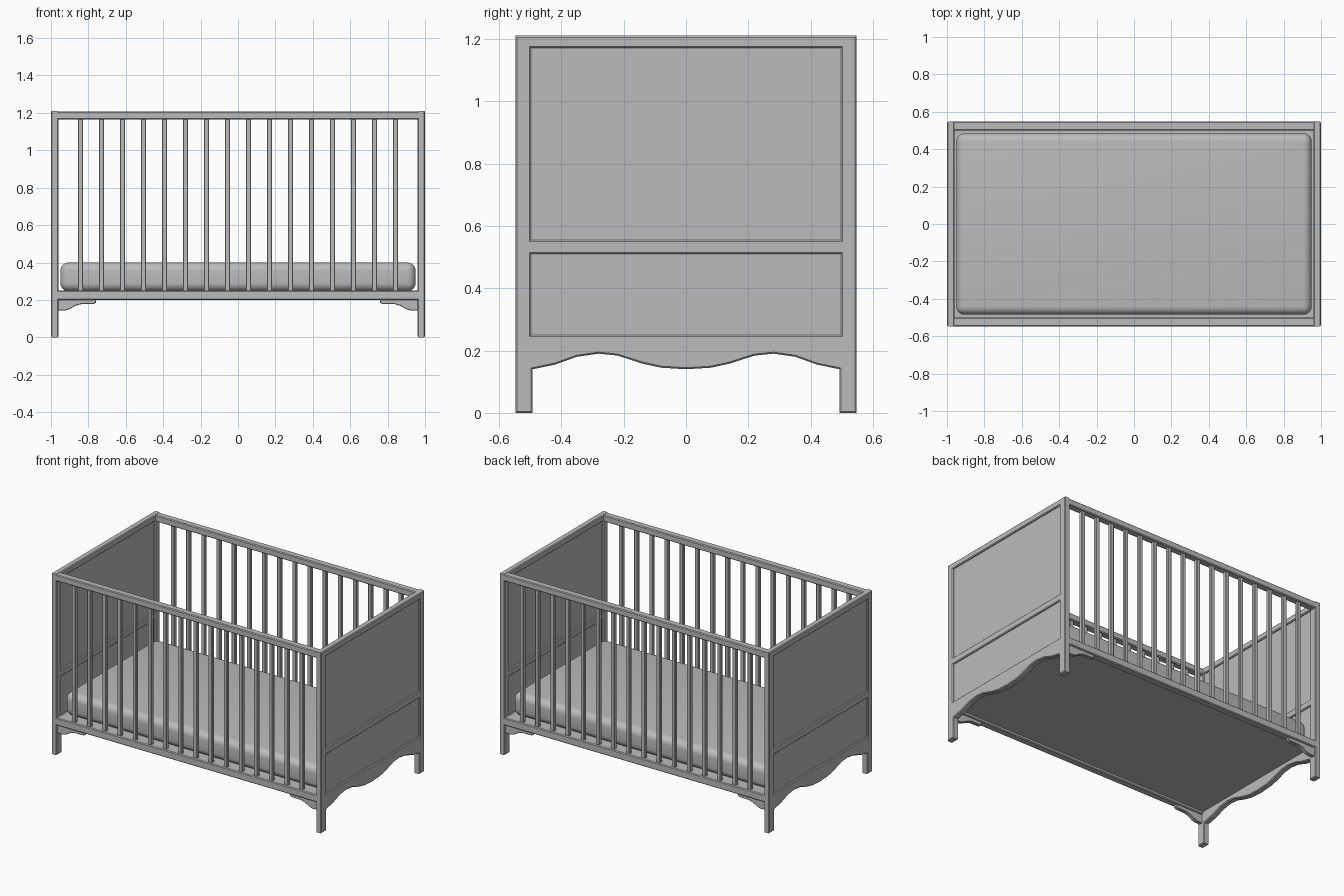
import bpy, math

# Remove the default cube
cube = bpy.data.objects.get("Cube")
if cube:
    bpy.data.objects.remove(cube, do_unlink=True)

GREY = 0.5
mat = bpy.data.materials.new("soft grey")
mat.use_nodes = True
mat.diffuse_color = (GREY, GREY, GREY, 1)
mat.node_tree.nodes["Principled BSDF"].inputs["Base Color"].default_value = (GREY, GREY, GREY, 1)

HALF_X, HALF_Y, TOP = 1.0, 0.547, 1.21
POST_X, POST_Y = 0.04, 0.055
CHAMFER = 0.005


def box(name, centre, size, bevel=0.0, segments=1):
    bpy.ops.mesh.primitive_cube_add(size=1, location=centre)
    ob = bpy.context.object
    ob.name = ob.data.name = name
    ob.scale = size
    bpy.ops.object.transform_apply(location=False, rotation=False, scale=True)
    ob.data.materials.append(mat)
    if bevel:
        mod = ob.modifiers.new("Rounding", 'BEVEL')
        mod.width, mod.segments = bevel, segments
    return ob


def cutout(name, outlines, thickness, location, rotation, chamfer):
    """Extrude a filled outline (later outlines are holes) with chamfered edges."""
    curve = bpy.data.curves.new(name, 'CURVE')
    curve.dimensions, curve.fill_mode = '2D', 'BOTH'
    curve.extrude = thickness / 2 - chamfer
    curve.bevel_depth, curve.bevel_resolution = chamfer, 0
    curve.offset = -chamfer
    for pts in outlines:
        spline = curve.splines.new('POLY')
        spline.points.add(len(pts) - 1)
        for p, (u, v) in zip(spline.points, pts):
            p.co = (u, v, 0, 1)
        spline.use_cyclic_u = True
    temp = bpy.data.objects.new(name + "_outline", curve)
    bpy.context.collection.objects.link(temp)
    graph = bpy.context.evaluated_depsgraph_get()
    mesh = bpy.data.meshes.new_from_object(temp.evaluated_get(graph))
    bpy.data.objects.remove(temp, do_unlink=True)
    mesh.name = name
    mesh.materials.clear()
    mesh.materials.append(mat)
    for face in mesh.polygons:
        face.use_smooth = False
    ob = bpy.data.objects.new(name, mesh)
    ob.location, ob.rotation_euler = location, rotation
    bpy.context.collection.objects.link(ob)
    return ob


def rect(half, low, high):
    return [(-half, low), (half, low), (half, high), (-half, high)]


# End frames: posts, rails and scalloped apron in one piece, with two panel openings
inner = HALF_Y - POST_Y
scallop = [(0.42, 0.155), (0.35, 0.18), (0.28, 0.19), (0.22, 0.184), (0.14, 0.158), (0.08, 0.145)]
apron = [(inner, 0.14)] + scallop + [(0, 0.14)]
apron += [(-y, z) for y, z in reversed(apron[:-1])]
outline = [(-HALF_Y, TOP), (HALF_Y, TOP), (HALF_Y, 0), (inner, 0)] + apron
outline += [(-inner, 0), (-HALF_Y, 0)]
openings = [(0.555, 1.17), (0.25, 0.51)]
holes = [rect(0.497, low, high) for low, high in openings]

for side, s in (("right", -1), ("left", 1)):
    x = s * (HALF_X - POST_X / 2)
    cutout(side + "_end_frame", [outline] + holes, POST_X, (x, 0, 0),
           (math.pi / 2, 0, math.pi / 2), CHAMFER)
    for label, (low, high) in zip(("upper", "lower"), openings):
        box(f"{side}_{label}_panel", (x, 0, (low + high) / 2),
            (0.02, 1.01, high - low + 0.02))

# Long sides: rails, bars and corner brackets
rail_len = 2 * (HALF_X - POST_X) + 0.02
bracket = [(0.97, 0.205), (0.97, 0.143), (0.925, 0.143), (0.9, 0.15), (0.87, 0.168),
           (0.84, 0.177), (0.77, 0.179), (0.76, 0.185), (0.76, 0.205)]
BARS = 16
for side, s in (("front", -1), ("back", 1)):
    y = s * (HALF_Y - 0.0235)
    box(side + "_top_rail", (0, y, 1.1865), (rail_len, 0.047, 0.043), CHAMFER)
    box(side + "_bottom_rail", (0, y, 0.225), (rail_len, 0.047, 0.05), CHAMFER)
    for i in range(BARS):
        x = 0.843 * (2 * i / (BARS - 1) - 1)
        box(f"{side}_bar_{i + 1}", (x, y, 0.705), (0.027, 0.024, 0.94), 0.003)
    for end, m in (("right", -1), ("left", 1)):
        cutout(f"{side}_{end}_bracket", [[(m * u, v) for u, v in bracket]], 0.026,
               (0, y, 0), (math.pi / 2, 0, 0), 0.003)

# Base board and mattress
box("base_board", (0, 0, 0.232), (1.93, 1.02, 0.03))
mattress = box("mattress", (0, 0, 0.323), (1.9, 0.97, 0.154), 0.045, 6)
bpy.context.view_layer.objects.active = mattress
bpy.ops.object.select_all(action='DESELECT')
mattress.select_set(True)
bpy.ops.object.shade_smooth()
